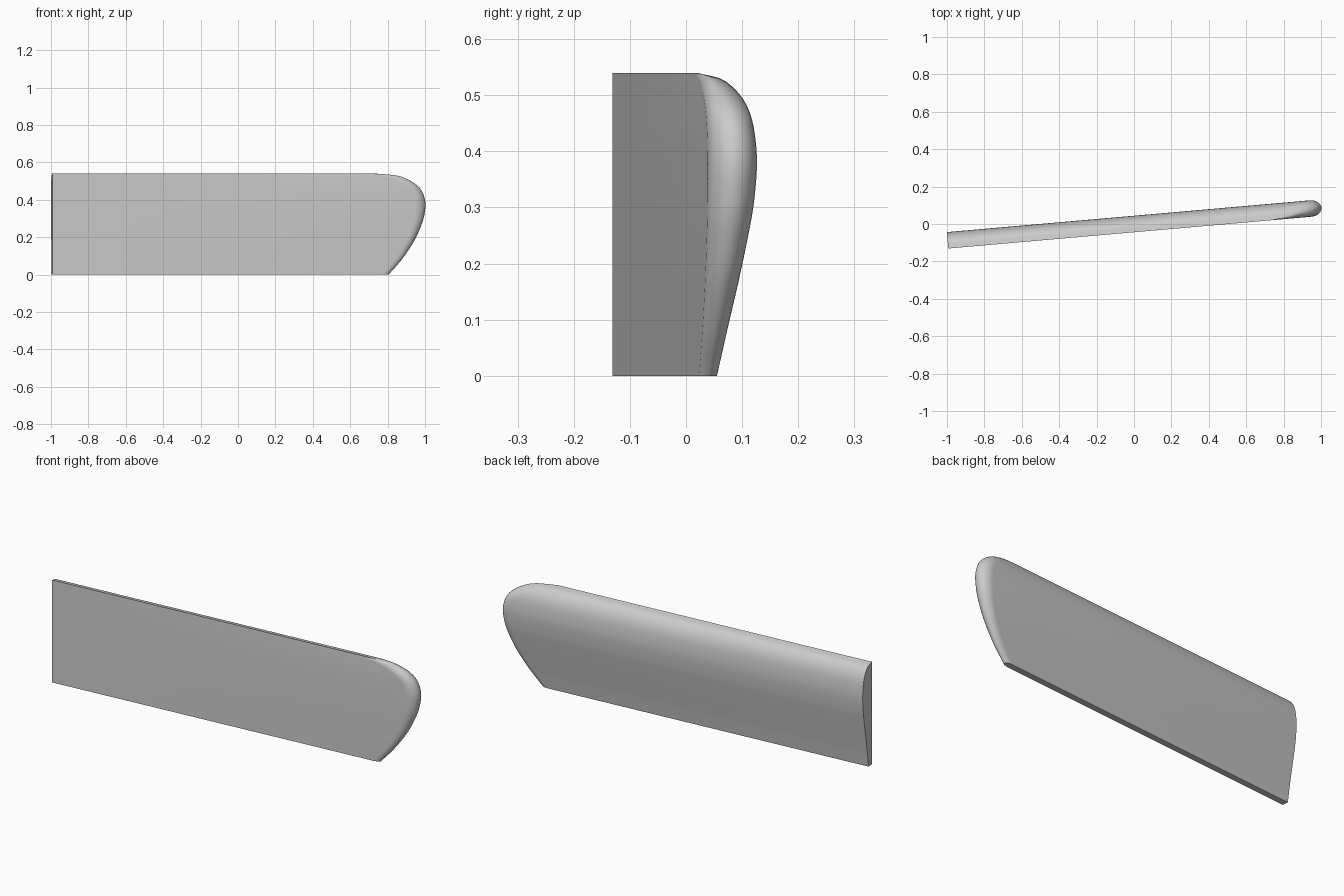
import bpy
import bmesh
from math import cos, sin, pi, radians
from mathutils import Matrix, Vector

if "Cube" in bpy.data.objects:
    bpy.data.objects.remove(bpy.data.objects["Cube"], do_unlink=True)

# Chord stations, trailing to leading edge: height, tip reach, thickness, tip rounding width
STATIONS = [Vector(s) for s in (
    (0, .8, .032, .04), (.08, .87, .044, .04), (.17, .932, .06, .045),
    (.25, .971, .074, .05), (.31, .991, .083, .055), (.38, .999, .088, .06),
    (.44, .983, .084, .06), (.48, .95, .075, .065), (.51, .9, .059, .08),
    (.53, .84, .037, .1), (.54, .73, 0, .1))]
STEPS = 6
ARC = 16
DIHEDRAL = radians(5)


def spline(points, steps):
    """Catmull-Rom rows through the stations."""
    ends = [2 * points[0] - points[1]] + points + [2 * points[-1] - points[-2]]
    rows = []
    for a, b, c, d in zip(ends, ends[1:], ends[2:], ends[3:]):
        for i in range(steps):
            t = i / steps
            rows.append(b + (c - a) * t / 2 + (a - 2.5 * b + 2 * c - d / 2) * t**2
                        + (1.5 * (b - c) + (d - a) / 2) * t**3)
    return rows + [points[-1]]


def wing_row(bm, z, reach, thick, width):
    """One chordwise slice: flat front, rounded tip, curved back."""
    span = (reach + 1) / cos(DIHEDRAL)
    points = [(0, 0)]
    for i in range(ARC + 1):
        a = pi * (i / ARC - .5)
        points.append((span - width + width * cos(a), thick * (1 + sin(a)) / 2))
    points.append((0, thick))
    return [bm.verts.new((x, y, z)) for x, y in points]


# Wing panel skinned between the slices
bm = bmesh.new()
rows = [wing_row(bm, *r) for r in spline(STATIONS, STEPS)]
for low, high in zip(rows, rows[1:]):
    for i in range(len(low) - 1):
        bm.faces.new((low[i], low[i + 1], high[i + 1], high[i]))
# Root rib and trailing edge caps
bm.faces.new([r[0] for r in rows] + [r[-1] for r in reversed(rows)])
bm.faces.new(list(reversed(rows[0])))
bmesh.ops.remove_doubles(bm, verts=bm.verts, dist=.0001)
bmesh.ops.recalc_face_normals(bm, faces=bm.faces)

# Tilt to the dihedral and centre
bm.transform(Matrix.Translation((-.993, -.131, 0)) @ Matrix.Rotation(DIHEDRAL, 4, 'Z'))
mesh = bpy.data.meshes.new("wing_panel")
bm.to_mesh(mesh)
bm.free()
wing = bpy.data.objects.new("wing_panel", mesh)
bpy.context.collection.objects.link(wing)

# Plain light grey finish
grey = bpy.data.materials.new("light grey")
grey.use_nodes = True
grey.diffuse_color = (.6, .6, .6, 1)
grey.node_tree.nodes["Principled BSDF"].inputs["Base Color"].default_value = (.6, .6, .6, 1)
mesh.materials.append(grey)

bpy.context.view_layer.objects.active = wing
wing.select_set(True)
bpy.ops.object.shade_smooth_by_angle(angle=radians(30))
